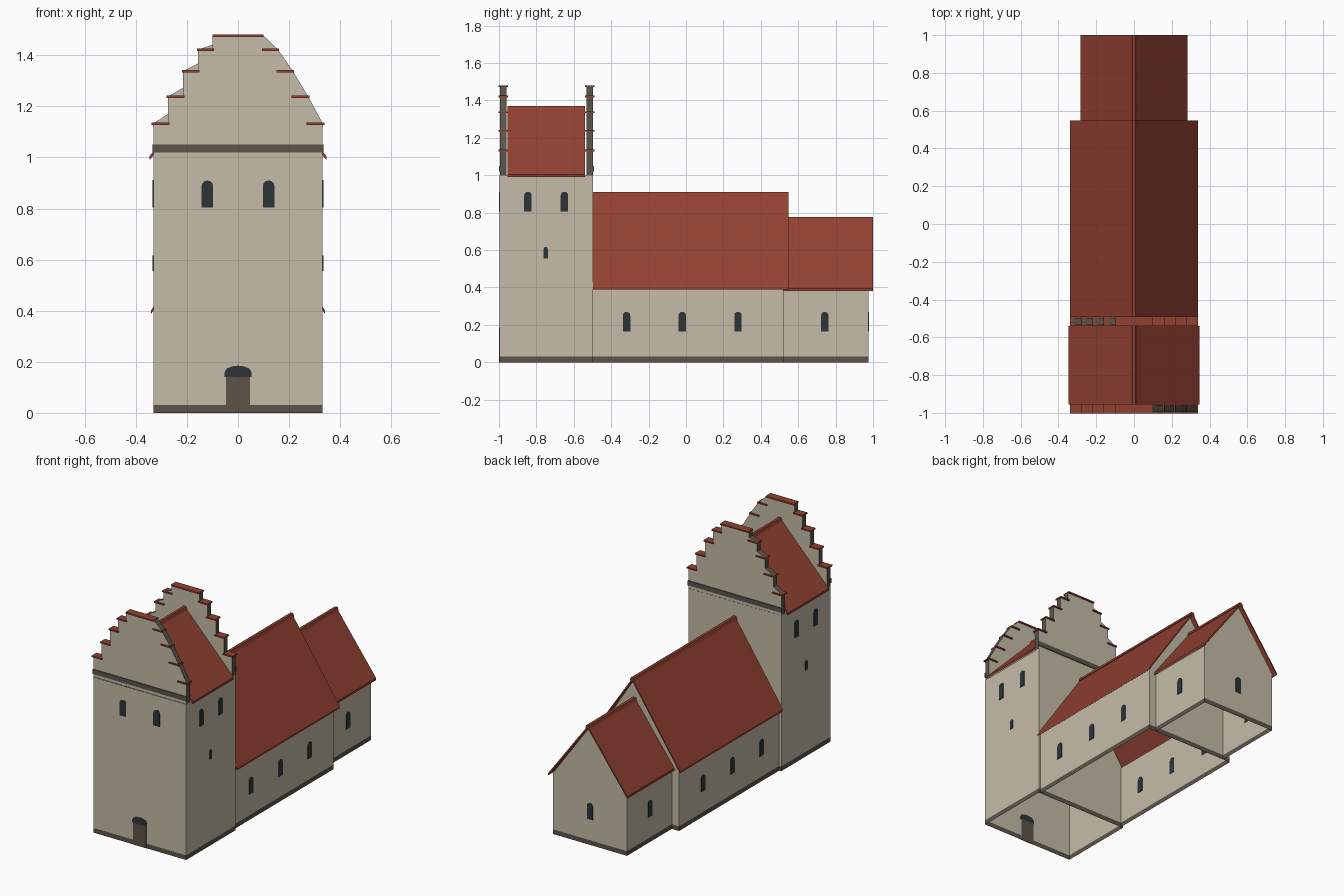
import bpy, bmesh, math
from mathutils import Vector

if "Cube" in bpy.data.objects:
    bpy.data.objects.remove(bpy.data.objects["Cube"])


def material(name, rgb):
    m = bpy.data.materials.new(name)
    m.diffuse_color = (*rgb, 1)
    m.use_nodes = True
    m.node_tree.nodes["Principled BSDF"].inputs["Base Color"].default_value = m.diffuse_color
    return m


PLASTER = material("pale plaster", (0.56, 0.50, 0.39))
TILE = material("red tile", (0.29, 0.053, 0.032))
STONE = material("dark stone", (0.105, 0.088, 0.066))
GLASS = material("dark glass", (0.024, 0.036, 0.037))


def finish(name, bm, mats):
    me = bpy.data.meshes.new(name)
    bm.to_mesh(me)
    bm.free()
    for m in mats:
        me.materials.append(m)
    ob = bpy.data.objects.new(name, me)
    bpy.context.collection.objects.link(ob)
    return ob


def extrude(profile, origin, u, n, depth):
    """Solid from a 2D (u, z) profile, pushed along n by depth."""
    bm = bmesh.new()
    o, u, n = Vector(origin), Vector(u), Vector(n)
    base = [bm.verts.new(o + u * a + Vector((0, 0, b))) for a, b in profile]
    far = [bm.verts.new(v.co + n * depth) for v in base]
    bm.faces.new(base)
    bm.faces.new(far)
    for i in range(len(base)):
        j = (i + 1) % len(base)
        bm.faces.new((base[i], base[j], far[j], far[i]))
    bmesh.ops.recalc_face_normals(bm, faces=bm.faces)
    return bm


def along_y(profile, y0, y1):
    return extrude(profile, (0, y0, 0), (1, 0, 0), (0, 1, 0), y1 - y0)


def box(name, x0, x1, y0, y1, z0, z1, mat):
    return finish(name, along_y([(x0, z0), (x1, z0), (x1, z1), (x0, z1)], y0, y1), [mat])


def walls(name, w, y0, y1, h, ridge=None, open_front=True):
    """Hollow wall shell, open below, with a stone plinth."""
    prof = [(-w, 0), (w, 0), (w, h)] + ([(0, ridge)] if ridge else []) + [(-w, h)]
    bm = along_y(prof, y0, y1)
    drop = [f for f in bm.faces if abs(f.normal.z) > 0.2 or (open_front and f.normal.y < -0.9)]
    bmesh.ops.delete(bm, geom=drop, context='FACES')
    bmesh.ops.bisect_plane(bm, geom=bm.verts[:] + bm.edges[:] + bm.faces[:],
                           plane_co=(0, 0, 0.03), plane_no=(0, 0, 1))
    for f in bm.faces:
        f.material_index = int(f.calc_center_median().z < 0.03)
    return finish(name, bm, [PLASTER, STONE])


def roof(name, w, y0, y1, eave, ridge, t=0.014):
    """Thin saddle roof with a small ridge tile."""
    finish(name, along_y([(-w, eave), (0, ridge), (w, eave), (w, eave - t),
                          (0, ridge - t), (-w, eave - t)], y0, y1), [TILE])
    finish(name + "_ridge_tile",
           along_y([(-0.016, ridge - 0.016), (-0.009, ridge + 0.004),
                    (0.009, ridge + 0.004), (0.016, ridge - 0.016)], y0, y1), [TILE])


def arch(w, z0, z1, rise):
    """Opening outline with a segmented arch head."""
    head = [(w / 2 * math.cos(a), z1 - rise + rise * math.sin(a))
            for a in (math.pi * i / 6 for i in range(7))]
    return [(-w / 2, z0), (w / 2, z0)] + head


def opening(name, x, y, side, w, z0, z1, mat=GLASS, rise=None, proud=0.004):
    """Thin arched plate on a wall; side is the outward direction."""
    n = Vector(side)
    u = Vector((-n.y, n.x, 0))
    prof = arch(w, z0, z1, w * 0.5 if rise is None else rise)
    finish(name, extrude(prof, Vector((x, y, 0)) - n * 0.002, u, n, 0.002 + proud), [mat])


# Wall shells
walls("tower_walls", 0.33, -0.998, -0.497, 1.0, open_front=False)
walls("nave_walls", 0.315, -0.497, 0.52, 0.41, 0.895)
walls("chancel_walls", 0.263, 0.52, 0.975, 0.395, 0.76)

# Roofs
roof("tower_roof", 0.347, -0.955, -0.54, 1.005, 1.366)
roof("nave_roof", 0.34, -0.497, 0.548, 0.402, 0.907)
roof("chancel_roof", 0.282, 0.521, 1.0, 0.395, 0.774)

# Stepped gables on the tower, with tile caps and a stone band
STEPS = [(0.335, 1.133), (0.275, 1.238), (0.215, 1.338), (0.157, 1.422), (0.10, 1.477)]


def gable_edge(slant):
    pts = [(0.33, 1.0), (0.332, STEPS[0][1])]
    for (xa, za), (xb, zb) in zip(STEPS, STEPS[1:]):
        if slant < 1:
            pts.append((xb, za + slant * (zb - za)))
        pts.append((xb, zb))
    return pts


def gable(name, y0, y1, band_y, left, right):
    prof = gable_edge(right) + [(-x, z) for x, z in reversed(gable_edge(left))]
    bm = along_y(prof, y0, y1)
    for f in bm.faces:
        f.material_index = int(abs(f.normal.y) < 0.5)
    finish(name, bm, [PLASTER, STONE])
    box(name + "_band", -0.334, 0.334, band_y - 0.004, band_y + 0.004, 1.02, 1.05, STONE)
    c = (y0 + y1) / 2
    for i, (x, z) in enumerate(STEPS):
        inner = STEPS[i + 1][0] - 0.006 if i < 4 else None
        spans = [(-x, x)] if inner is None else [(inner, x + 0.004), (-x - 0.004, -inner)]
        for a, b in spans:
            box(name + "_cap", a, b, c - 0.025, c + 0.025, z - 0.005, z + 0.004, TILE)


gable("front_gable", -0.995, -0.96, -0.996, 0.0, 1.0)
gable("rear_gable", -0.533, -0.498, -0.497, 0.35, 0.0)

# Tower front: door and two belfry windows
opening("door_arch", 0, -0.998, (0, -1, 0), 0.104, 0.14, 0.185, rise=0.025, proud=0.003)
box("door", -0.047, 0.047, -1.0, -0.996, 0, 0.145, STONE)
for x in (-0.12, 0.12):
    opening("front_belfry_window", x, -0.998, (0, -1, 0), 0.046, 0.805, 0.91, proud=0.002)

# Side windows, both sides
for s in (-1, 1):
    side = (s, 0, 0)
    for y in (-0.845, -0.65):
        opening("side_belfry_window", s * 0.33, y, side, 0.04, 0.805, 0.912)
    opening("tower_slit", s * 0.33, -0.75, side, 0.022, 0.555, 0.617)
    for y in (-0.318, -0.02, 0.278):
        opening("nave_window", s * 0.315, y, side, 0.04, 0.165, 0.27)
    opening("chancel_window", s * 0.263, 0.742, side, 0.04, 0.165, 0.27)

# Rear chancel window
opening("rear_window", 0, 0.975, (0, 1, 0), 0.04, 0.165, 0.27)
